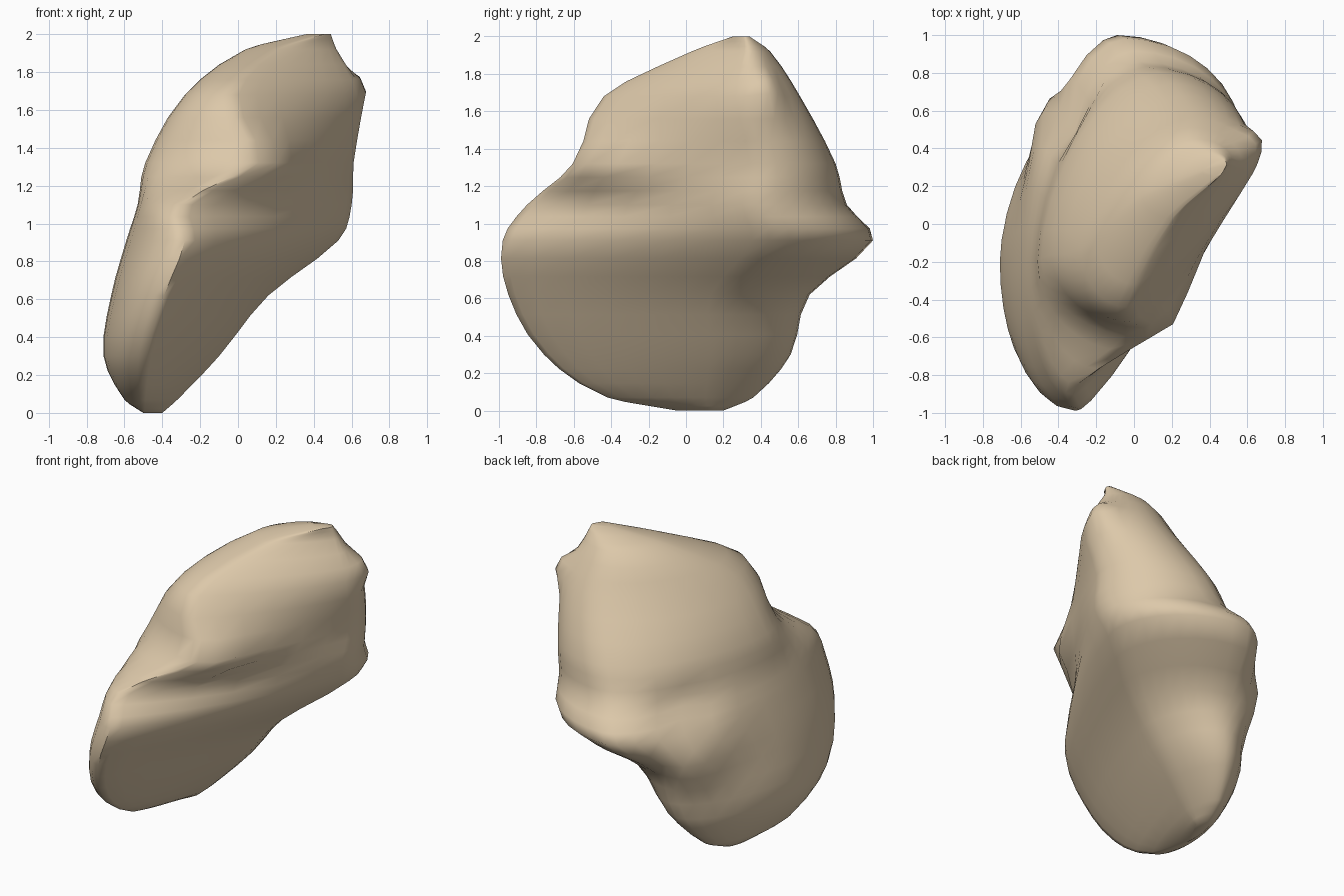
import bpy, bmesh
from math import cos, sin, pi
from mathutils import Vector

if "Cube" in bpy.data.objects:
    bpy.data.objects.remove(bpy.data.objects["Cube"])

# Key sections: height, right x, left x, back (x, y), front (x, y)
KEYS = [
    (0.00, -.40, -.50, -.44, .20, -.50, -.05),
    (0.07, -.32, -.60, -.40, .36, -.50, -.42),
    (0.30, -.10, -.71, -.32, .56, -.48, -.76),
    (0.62, .16, -.67, -.24, .66, -.39, -.95),
    (0.91, .53, -.59, -.09, 1.0, -.28, -.98),
    (1.10, .60, -.53, .03, .86, -.30, -.85),
    (1.32, .61, -.49, .14, .80, .06, -.60),
    (1.68, .65, -.28, .30, .61, -.04, -.44),
    (1.92, .52, .04, .32, .45, .20, .03),
    (2.00, .49, .36, .47, .34, .45, .25),
]
ROUNDNESS = (2.0, 1.7, 2.0, 1.2)   # back right, back left, front left, front right
STEPS, SUB = 8, 3


def slope(k, c):
    a, b = KEYS[max(k - 1, 0)], KEYS[min(k + 1, len(KEYS) - 1)]
    return (b[c] - a[c]) / (b[0] - a[0])


def between(k, t):
    """Smoothly blend key section k into the next one."""
    a, b = KEYS[k], KEYS[k + 1]
    h = b[0] - a[0]
    row = [a[0] + h * t]
    for c in range(1, 7):
        m0, m1 = slope(k, c) * h, slope(k + 1, c) * h
        d = b[c] - a[c]
        row.append(a[c] + m0 * t + (3 * d - 2 * m0 - m1) * t ** 2 + (m0 + m1 - 2 * d) * t ** 3)
    return row


def section(row):
    """Closed outline through four extremes, joined by superellipse quarters."""
    z, right, left, bx, by, fx, fy = row
    depth = by - fy
    pts = [Vector((right, fy + .72 * depth)), Vector((bx, by)),
           Vector((left, max(-.2, fy + .3 * depth))), Vector((fx, fy))]
    out = []
    for q in range(4):
        a, b, e = pts[q], pts[(q + 1) % 4], 2 / ROUNDNESS[q]
        c = Vector((b.x, a.y)) if q % 2 == 0 else Vector((a.x, b.y))
        for s in range(STEPS):
            t = s / STEPS * pi / 2
            p = c + (a - c) * cos(t) ** e + (b - c) * sin(t) ** e
            out.append((p.x, p.y, z))
    return out


def pull(bm, where, move, radius):
    """Push a soft lump or dent into the surface."""
    for v in bm.verts:
        d = (v.co - Vector(where)).length / radius
        if d < 1:
            v.co += Vector(move) * (1 - d * d) ** 2


# Rock body: loft of the sections
bm = bmesh.new()
rows = [between(k, s / SUB) for k in range(len(KEYS) - 1) for s in range(SUB)] + [KEYS[-1]]
rings = [[bm.verts.new(p) for p in section(r)] for r in rows]
n = STEPS * 4
for lo, hi in zip(rings, rings[1:]):
    for i in range(n):
        j = (i + 1) % n
        bm.faces.new((lo[i], lo[j], hi[j], hi[i]))
bm.faces.new(rings[0][::-1])
bm.faces.new(rings[-1])

# Lumps and hollows
pull(bm, (-.48, .52, .68), (-.03, .10, 0), .30)     # low back knob
pull(bm, (-.33, .55, 1.0), (.06, -.05, 0), .25)     # hollow above the knob
pull(bm, (.64, .45, 1.73), (.07, .02, .02), .16)    # pointed corner near the top
pull(bm, (.20, -.45, 1.28), (.04, -.06, 0), .25)    # front ledge

bmesh.ops.recalc_face_normals(bm, faces=bm.faces)
mesh = bpy.data.meshes.new("rock")
bm.to_mesh(mesh)
bm.free()
rock = bpy.data.objects.new("rock", mesh)
bpy.context.collection.objects.link(rock)
mat = bpy.data.materials.new("sandstone")
mat.diffuse_color = (.72, .58, .40, 1)
mat.use_nodes = True
mat.node_tree.nodes["Principled BSDF"].inputs["Base Color"].default_value = mat.diffuse_color
mesh.materials.append(mat)
bpy.context.view_layer.objects.active = rock
rock.select_set(True)
bpy.ops.object.shade_smooth_by_angle(angle=1.0)
